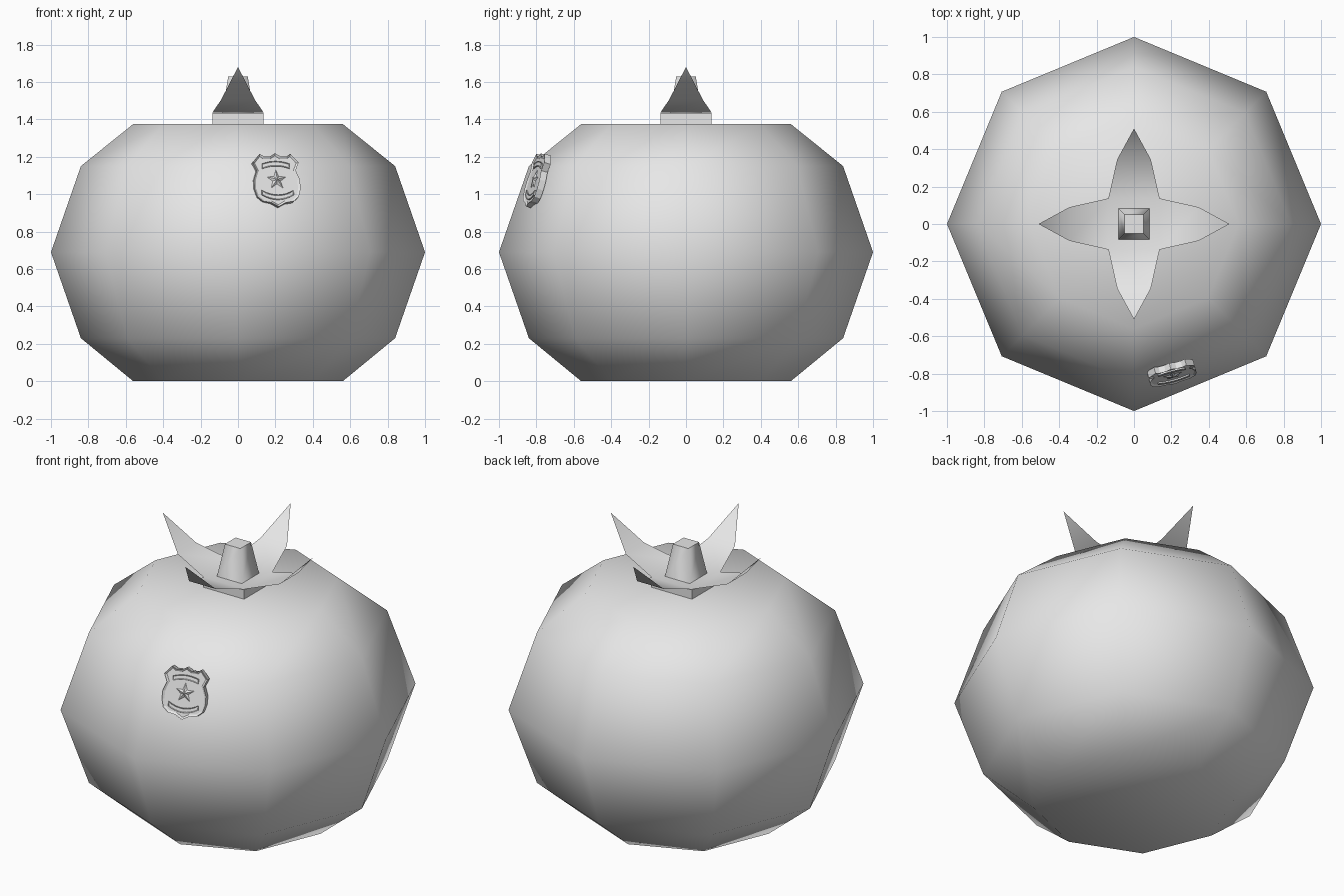
import bpy, bmesh
from math import sin, cos, pi, radians
from mathutils import Vector

if "Cube" in bpy.data.objects:
    bpy.data.objects.remove(bpy.data.objects["Cube"], do_unlink=True)

grey = bpy.data.materials.new("plain_grey")
grey.use_nodes = True
colour = (0.8, 0.8, 0.8, 1)
grey.diffuse_color = colour
grey.node_tree.nodes["Principled BSDF"].inputs["Base Color"].default_value = colour


def finish(name, bm, smooth=False, closed=True):
    """Turn a bmesh into a named object."""
    if closed:
        bmesh.ops.recalc_face_normals(bm, faces=bm.faces)
    for f in bm.faces:
        f.smooth = smooth
    mesh = bpy.data.meshes.new(name)
    bm.to_mesh(mesh)
    bm.free()
    mesh.materials.append(grey)
    ob = bpy.data.objects.new(name, mesh)
    bpy.context.collection.objects.link(ob)
    return ob


def stack(name, profile, sides, turn=0.0, smooth=True):
    """Stack regular rings of (radius, z) and cap both ends."""
    bm = bmesh.new()
    rings = [[bm.verts.new((r * cos(turn + 2 * pi * i / sides),
                            r * sin(turn + 2 * pi * i / sides), z))
              for i in range(sides)] for r, z in profile]
    for low, high in zip(rings, rings[1:]):
        for i in range(sides):
            j = (i + 1) % sides
            bm.faces.new((low[i], low[j], high[j], high[i]))
    bm.faces.new(rings[0][::-1])
    bm.faces.new(rings[-1])
    return finish(name, bm, smooth)


# Fruit body, calyx base and stalk
stack("fruit_body", [(0.56, 0), (0.84, 0.23), (1, 0.69), (0.84, 1.15), (0.56, 1.375)], 8)
corner = 2 ** 0.5
stack("calyx_base", [(0.137 * corner, 1.36), (0.137 * corner, 1.434)], 4, pi / 4, False)
stalk = stack("stalk", [(0.085 * corner, 1.43), (0.052 * corner, 1.63)], 4, pi / 4)
for face in stalk.data.polygons:
    face.use_smooth = abs(face.normal.z) < 0.9

# Four thin leaves that rise from a square sheet
bm = bmesh.new()
sheet = [bm.verts.new((0.137 * x, 0.137 * y, 1.436))
         for x, y in ((1, -1), (1, 1), (-1, 1), (-1, -1))]
bm.faces.new(sheet)
for i in range(4):
    out = Vector((cos(i * pi / 2), sin(i * pi / 2), 0))
    side = Vector((-out.y, out.x, 0))
    right, left = sheet[i], sheet[(i + 1) % 4]
    mid = out * 0.345 + Vector((0, 0, 1.505))
    mid_right = bm.verts.new(mid - side * 0.09)
    mid_left = bm.verts.new(mid + side * 0.09)
    tip = bm.verts.new(out * 0.51 + Vector((0, 0, 1.68)))
    bm.faces.new((right, mid_right, mid_left, left))
    bm.faces.new((mid_right, tip, mid_left))
finish("calyx_leaves", bm, True, closed=False)


# Badge parts are drawn facing -y, then set against the body
def place(ob):
    ob.location = (0.205, -0.805, 1.075)
    ob.rotation_euler = (radians(-16), 0, radians(15))


def plate(name, outline, back, front, rim=0.0, sink=0.0):
    """Extrude an (x, z) outline, with an optional sunken panel."""
    bm = bmesh.new()
    a = [bm.verts.new((x, back, z)) for x, z in outline]
    b = [bm.verts.new((x, front, z)) for x, z in outline]
    bm.faces.new(a[::-1])
    face = bm.faces.new(b)
    for i in range(len(a)):
        j = (i + 1) % len(a)
        bm.faces.new((a[i], a[j], b[j], b[i]))
    bmesh.ops.recalc_face_normals(bm, faces=bm.faces)
    if rim:
        bmesh.ops.inset_individual(bm, faces=[face], thickness=rim, depth=-sink)
    place(finish(name, bm, closed=False))


half = [(0.03, 0.128), (0.062, 0.128), (0.085, 0.143), (0.127, 0.095), (0.108, 0.05),
        (0.127, 0), (0.128, -0.05), (0.115, -0.095), (0.085, -0.12), (0.04, -0.128)]
shield = [(0, 0.146)] + half + [(0, -0.15)] + [(-x, z) for x, z in reversed(half)]
plate("badge_shield", shield, 0.025, -0.012, rim=0.012, sink=0.008)


def ribbon(name, z, width, thick, bow):
    steps = [i / 4 for i in range(-4, 5)]
    line = [(width * t, z + bow * t * t) for t in steps]
    plate(name, line + [(x, h - thick) for x, h in reversed(line)], 0, -0.012,
          rim=0.004, sink=0.003)


ribbon("badge_upper_ribbon", 0.102, 0.075, 0.026, -0.014)
ribbon("badge_lower_ribbon", -0.085, 0.088, 0.026, 0.026)

# Faceted five-pointed star
bm = bmesh.new()
peak = bm.verts.new((0, -0.018, 0))
ring = []
for i in range(10):
    r = 0.024 if i % 2 else 0.06
    ring.append(bm.verts.new((r * sin(i * pi / 5), -0.003, r * cos(i * pi / 5))))
for i in range(10):
    bm.faces.new((peak, ring[(i + 1) % 10], ring[i]))
bm.faces.new(ring)
place(finish("badge_star", bm))
